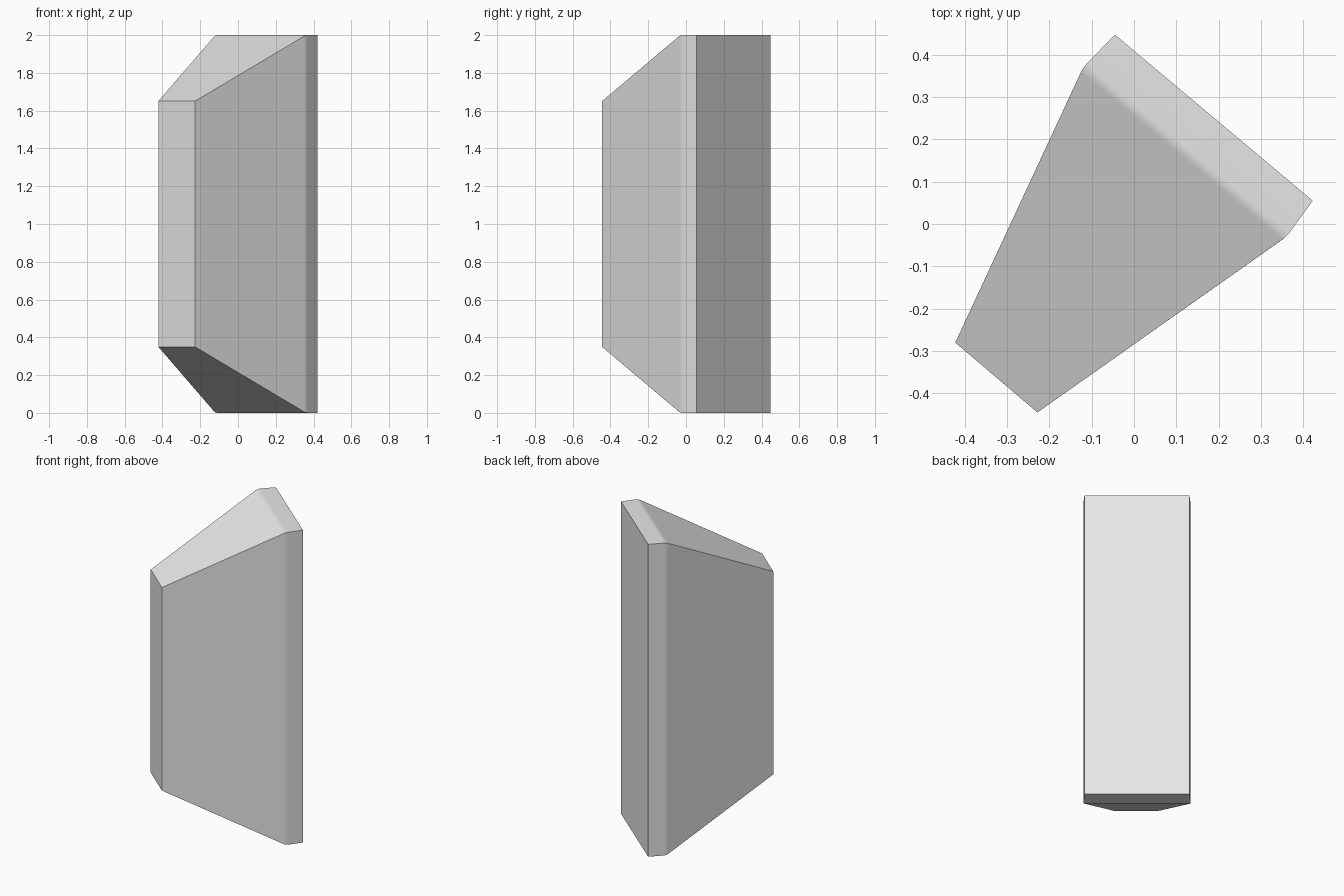
import bpy
import bmesh

cube = bpy.data.objects.get("Cube")
if cube:
    bpy.data.objects.remove(cube, do_unlink=True)

# Light grey material
grey = bpy.data.materials.new("light_grey")
grey.use_nodes = True
colour = (0.8, 0.8, 0.8, 1)
grey.diffuse_color = colour
grey.node_tree.nodes["Principled BSDF"].inputs["Base Color"].default_value = colour

# Plan outline: x, y and how far the ends are cut back there
TOP = 2.0
CUT = 0.35
outline = [(-0.045, 0.447, 0), (-0.12, 0.37, 0), (-0.422, -0.28, CUT),
           (-0.228, -0.445, CUT), (0.36, -0.03, 0), (0.422, 0.055, 0)]

bm = bmesh.new()
lower = [bm.verts.new((x, y, cut)) for x, y, cut in outline]
upper = [bm.verts.new((x, y, TOP - cut)) for x, y, cut in outline]

# Side walls
count = len(outline)
for i in range(count):
    j = (i + 1) % count
    bm.faces.new((lower[i], lower[j], upper[j], upper[i]))

# Flat end strip and sloping end face, at the top and the bottom
for ring in (upper, lower):
    bm.faces.new((ring[0], ring[1], ring[4], ring[5]))
    bm.faces.new(ring[1:5])
bmesh.ops.recalc_face_normals(bm, faces=bm.faces)

# Slightly soften the ridges and the shallow side corners
soft = [bm.edges.get((ring[1], ring[4])) for ring in (upper, lower)]
soft += [bm.edges.get((lower[i], upper[i])) for i in (1, 4)]
bmesh.ops.bevel(bm, geom=soft, offset=0.012, segments=2, profile=0.5,
                affect='EDGES')

mesh = bpy.data.meshes.new("wedge_block")
bm.to_mesh(mesh)
bm.free()
mesh.materials.append(grey)
block = bpy.data.objects.new("wedge_block", mesh)
bpy.context.collection.objects.link(block)

# Smooth shading with crisp outer edges
bpy.ops.object.select_all(action='DESELECT')
block.select_set(True)
bpy.context.view_layer.objects.active = block
bpy.ops.object.shade_smooth_by_angle(angle=0.5)
weighted = block.modifiers.new("weighted_normals", 'WEIGHTED_NORMAL')
weighted.keep_sharp = True
